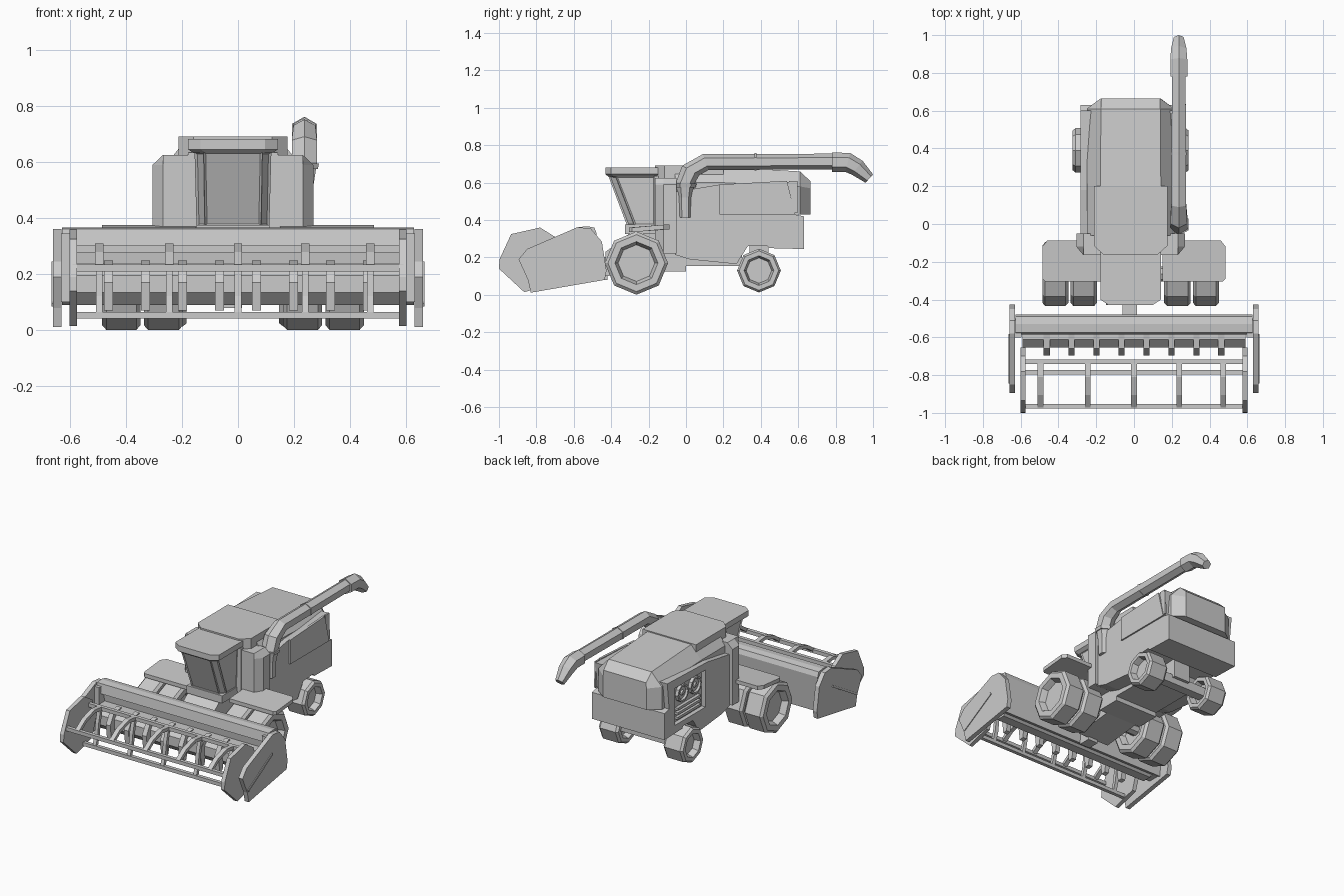
import bpy, bmesh
from math import cos, sin, pi, radians
from mathutils import Vector

if "Cube" in bpy.data.objects:
    bpy.data.objects.remove(bpy.data.objects["Cube"])

C = -0.018  # centre line of the vehicle body


def loft(name, rings, inset=None):
    """Skin a list of equal-length point rings and cap both ends."""
    bm = bmesh.new()
    vs = [[bm.verts.new(p) for p in r] for r in rings]
    n = len(vs[0])
    for a, b in zip(vs, vs[1:]):
        for i in range(n):
            j = (i + 1) % n
            bm.faces.new((a[i], a[j], b[j], b[i]))
    caps = [bm.faces.new(vs[0]), bm.faces.new(vs[-1])]
    bmesh.ops.recalc_face_normals(bm, faces=bm.faces[:])
    if inset:
        sides = [f for f in bm.faces if f not in caps]
        bmesh.ops.inset_individual(bm, faces=sides, thickness=inset, depth=-0.006)
    me = bpy.data.meshes.new(name)
    bm.to_mesh(me)
    bm.free()
    ob = bpy.data.objects.new(name, me)
    bpy.context.collection.objects.link(ob)
    return ob


def prism(name, x0, x1, prof):
    """Side profile (y, z) extruded along x."""
    return loft(name, [[(x, y, z) for y, z in prof] for x in (x0, x1)])


def box(name, x0, x1, y0, y1, z0, z1):
    return prism(name, x0, x1, [(y0, z0), (y1, z0), (y1, z1), (y0, z1)])


def plan(half, z):
    """Symmetric plan outline from (half width, y) points."""
    return [(C + h, y, z) for h, y in half] + [(C - h, y, z) for h, y in reversed(half)]


def lathe(name, cy, cz, prof, n, turn=0):
    """Revolve (x, radius) points about an x-parallel axis."""
    return loft(name, [[(x, cy + r * cos(turn + 2 * pi * i / n), cz + r * sin(turn + 2 * pi * i / n))
                        for i in range(n)] for x, r in prof])


def strip(name, x0, x1, pts, t):
    """Thin bar following a (y, z) path."""
    p = [Vector(q) for q in pts]
    out, inn = [], []
    for i, q in enumerate(p):
        d = (p[min(i + 1, len(p) - 1)] - p[max(i - 1, 0)]).normalized()
        nrm = Vector((-d.y, d.x)) * t / 2
        out.append(tuple(q + nrm))
        inn.append(tuple(q - nrm))
    return prism(name, x0, x1, out + inn[::-1])


# Wheels: dual front pair, single rear, with deep rims
def wheel(name, s, off, w, y, z, R):
    prof = [(.04, .58), (.015, .64), (0, .68), (0, .9), (.015, 1), (w - .015, 1),
            (w, .9), (w, .68), (w - .015, .64), (w - .04, .58)]
    lathe(name, y, z, [(C + s * (off + x), r * R) for x, r in prof], 8)


for s, side in ((1, "right"), (-1, "left")):
    wheel("front_inner_wheel_" + side, s, .178, .14, -.265, .17, .169)
    wheel("front_outer_wheel_" + side, s, .33, .137, -.265, .17, .169)
    wheel("rear_wheel_" + side, s, .165, .142, .39, .13, .117)
    # Fender platforms, nearly flat with a slight front droop
    fender = [(.15, -.305), (.47, -.305), (.485, -.29), (.485, -.12), (.46, -.088), (.15, -.088)]
    loft("fender_" + side, [[(s * h, y, z - .015 * (y < -.25)) for h, y in fender] for z in (.35, .375)])
    # Corner tanks beside the cab
    tank = [(.12, -.165), (.25, -.165), (.287, -.12), (.287, -.05), (.12, -.05)]
    loft("side_tank_" + side, [[(C + s * h, y, .22) for h, y in tank],
                               [(C + s * h, y, .59) for h, y in tank],
                               [(C + s * min(h, .25), y, .625) for h, y in tank]])

# Axles and chassis
lathe("front_axle", -.265, .17, [(C - .41, .04), (C + .41, .04)], 8)
box("rear_axle", C - .2, C + .2, .36, .42, .1, .16)
box("rear_axle_mount", C - .06, C + .06, .34, .44, .14, .27)
box("chassis", C - .16, C + .16, -.16, .0, .125, .37)
box("belly", C - .16, C + .16, -.01, .3, .155, .25)

# Main body shell
body = prism("body", C - .265, C + .265, [
    (-.06, .215), (.02, .19), (.27, .165), (.33, .26), (.43, .265), (.445, .25), (.63, .245), (.63, .42), (.58, .43),
    (.60, .605), (.18, .59), (.03, .565), (-.06, .55)])

# Left engine bay recess with fans and vents
cut = box("bay_cutter", C - .3, C - .237, .2, .52, .3, .545)
cut.hide_render = True
m = body.modifiers.new("bay", "BOOLEAN")
m.object, m.solver = cut, "EXACT"
bpy.context.view_layer.objects.active = body
bpy.ops.object.modifier_apply(modifier="bay")
bpy.data.objects.remove(cut)
for y in (.285, .42):
    lathe("engine_fan", y, .475, [(C - .235, .058), (C - .258, .058), (C - .258, .046),
                                  (C - .246, .04), (C - .246, .018), (C - .256, .012)], 10)
for i in range(3):
    box("engine_vent", C - .258, C - .235, .24, .48, .32 + .03 * i, .336 + .03 * i)

# Right side panel with slanted rear grille
prism("side_panel", C + .26, C + .275, [(.18, .43), (.585, .43), (.54, .61), (.18, .59)])
prism("side_grille", C + .26, C + .270, [(.575, .44), (.60, .44), (.595, .61), (.55, .61)])


# Rear hood, chamfered along the top and tapering at the back
def hood_ring(y, hb, ht, zs, zt):
    half = [(hb, .43), (hb, zs), (ht, zt)]
    return [(C + h, y, z) for h, z in half] + [(C - h, y, z) for h, z in half[::-1]]


loft("rear_hood", [hood_ring(-.06, .232, .16, .6, .69), hood_ring(.2, .232, .16, .6, .685),
                   hood_ring(.61, .232, .157, .58, .66), hood_ring(.665, .158, .155, .57, .608)])

# Cab: floor, glazing, roofs
box("cab_floor", C - .13, C + .13, -.325, -.1, .325, .375)
loft("cab_glazing", [plan([(.1, -.315), (.13, -.275), (.13, -.165)], .37),
                     plan([(.105, -.415), (.137, -.375), (.137, -.165)], .635)], inset=.011)
box("cab_back", C - .16, C + .16, -.17, -.04, .35, .635)
roof = [(.115, -.43), (.16, -.40), (.16, -.15)]
loft("cab_roof", [plan([(h - .02, y + .015) for h, y in roof], .632), plan(roof, .645), plan(roof, .682)])
top = [(.14, -.165), (.195, -.115), (.195, .2)]
loft("tank_cover", [plan(top, .62), plan(top, .692)])

# Unloading pipe: hexagonal sections along a bent path (y, z, angle, radius)
AX = .237


def hexring(y, z, ang, r, x=AX):
    a = radians(ang)  # direction of travel in the yz plane
    return [(x + r * sin(pi * k / 3), y - sin(a) * r * cos(pi * k / 3), z + cos(a) * r * cos(pi * k / 3))
            for k in range(6)]


loft("unloading_pipe", [hexring(-.005, .415, 90, .034), hexring(-.005, .52, 90, .038),
                        hexring(-.003, .60, 90, .052), hexring(.025, .665, 60, .052),
                        hexring(.105, .71, 20, .045), hexring(.79, .713, 0, .042)])
loft("pipe_base_ring", [hexring(-.003, .575, 90, .055), hexring(-.003, .595, 90, .06)])
loft("pipe_collar", [hexring(.365, .712, 0, .047), hexring(.378, .712, 0, .047)])
loft("pipe_spout", [hexring(.78, .71, 0, .052), hexring(.865, .708, -15, .052),
                    hexring(.915, .68, -38, .047), hexring(.98, .622, -42, .03)])

# Feeder house
prism("feeder_house", C - .13, C + .1, [(-.43, .1), (-.43, .23), (-.3, .33), (-.05, .34), (-.05, .14), (-.15, .13)])
box("feeder_coupling", -.06, .015, -.5, -.42, .08, .2)

# Header back wall and top beam
prism("header_back", -.628, .628, [(-.478, .33), (-.49, .36), (-.53, .367), (-.575, .362), (-.585, .30),
                                   (-.55, .285), (-.53, .1), (-.5, .09)])

# Feed drum with curved fins
lathe("feed_drum", -.58, .165, [(-.59, .081), (.59, .081)], 8, pi / 8)
for i in range(8):
    x = -.462 + i * .132
    prism("drum_fin", x - .016, x + .016, [(-.58, .248), (-.66, .235), (-.697, .17), (-.685, .07),
                                           (-.655, .075), (-.64, .16), (-.62, .19), (-.58, .2)])

# Reel rails and curved arms
for y, z in ((-.965, .222), (-.73, .29), (-.785, .053)):
    box("reel_rail", -.59, .59, y - .012, y + .012, z - .012, z + .012)
for x in (-.495, -.245, 0, .24, .472):
    strip("reel_upper_arm", x - .015, x + .015, [(-.73, .29), (-.81, .298), (-.9, .27), (-.965, .225)], .022)
    strip("reel_lower_arm", x - .012, x + .012, [(-.735, .28), (-.755, .2), (-.765, .12), (-.785, .055)], .022)

# Reel end plates and outer crop dividers
for s, side in ((1, "right"), (-1, "left")):
    prism("reel_end_" + side, s * .575, s * .602, [
        (-1.0, .14), (-.997, .19), (-.935, .325), (-.78, .36), (-.7, .31), (-.655, .2), (-.7, .06), (-.865, .015)])
    div = [(-.895, .19), (-.85, .245), (-.58, .362), (-.51, .355), (-.45, .285), (-.425, .13),
           (-.435, .08), (-.83, .012), (-.845, .08)]
    prism("divider_" + side, s * .63, s * .66, div)
    strip("divider_ridge_" + side, s * .655, s * .665, [(-.84, .09), (-.585, .24)], .014)
    box("divider_bracket_" + side, s * .595, s * .635, -.6, -.5, .1, .345)
